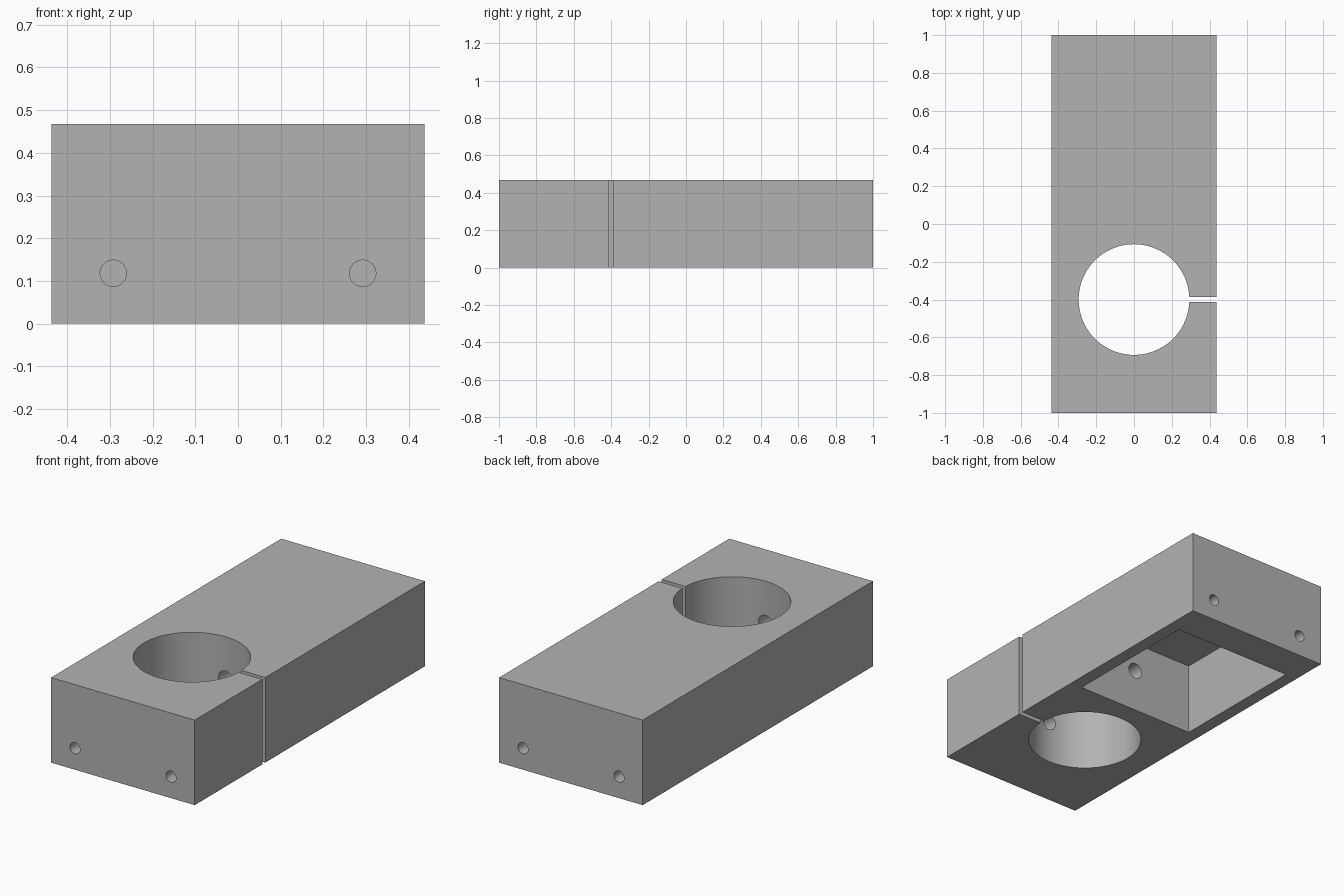
import bpy
import math

cube = bpy.data.objects.get("Cube")
if cube:
    bpy.data.objects.remove(cube, do_unlink=True)

W, L, H = 0.437, 1.0, 0.468   # half width, half length, height
BORE_Y = -0.4

grey = bpy.data.materials.new("plain grey")
grey.use_nodes = True
colour = (0.45, 0.45, 0.45, 1)
grey.diffuse_color = colour
grey.node_tree.nodes["Principled BSDF"].inputs["Base Color"].default_value = colour


def box(name, x0, x1, y0, y1, z0, z1):
    bpy.ops.mesh.primitive_cube_add(
        size=1, location=((x0 + x1) / 2, (y0 + y1) / 2, (z0 + z1) / 2))
    ob = bpy.context.object
    ob.name = name
    ob.scale = (x1 - x0, y1 - y0, z1 - z0)
    bpy.ops.object.transform_apply(location=False, rotation=False)
    ob.data.materials.append(grey)
    return ob


def rod(name, radius, length, location, sides, along_y=True):
    bpy.ops.mesh.primitive_cylinder_add(
        vertices=sides, radius=radius, depth=length, location=location,
        rotation=(math.pi / 2 if along_y else 0, 0, 0))
    ob = bpy.context.object
    ob.name = name
    bpy.ops.object.transform_apply(location=False, scale=False)
    ob.data.materials.append(grey)
    return ob


# Solid clamp block
block = box("clamp_block", -W, W, -L, L, 0, H)

# Large bore, its clamping slit, and the pocket in the underside
cutters = [
    rod("bore_cutter", 0.293, 1, (0, BORE_Y, H / 2), 96, along_y=False),
    box("slit_cutter", 0.2, 0.6, BORE_Y - 0.013, BORE_Y + 0.013, -0.2, H + 0.2),
    box("pocket_cutter", -0.365, 0.365, 0.01, 0.8, -0.2, 0.4),
]

# Cross hole from the pocket through the bore, blind in the front wall
cutters.append(rod("cross_hole_cutter", 0.043, 0.95, (0, -0.375, 0.237), 32))

# Blind screw holes in both ends
for end in (-1, 1):
    for side in (-1, 1):
        cutters.append(rod("screw_hole_cutter", 0.031, 0.3,
                           (side * 0.292, end * L, 0.118), 32))

for cutter in cutters:
    cut = block.modifiers.new(cutter.name, 'BOOLEAN')
    cut.operation = 'DIFFERENCE'
    cut.solver = 'EXACT'
    cut.object = cutter

# Bake the cuts and drop the cutters
bpy.ops.object.select_all(action='DESELECT')
block.select_set(True)
bpy.context.view_layer.objects.active = block
for name in [m.name for m in block.modifiers]:
    bpy.ops.object.modifier_apply(modifier=name)
for cutter in cutters:
    bpy.data.objects.remove(cutter, do_unlink=True)

bpy.ops.object.shade_smooth_by_angle(angle=math.radians(30))
